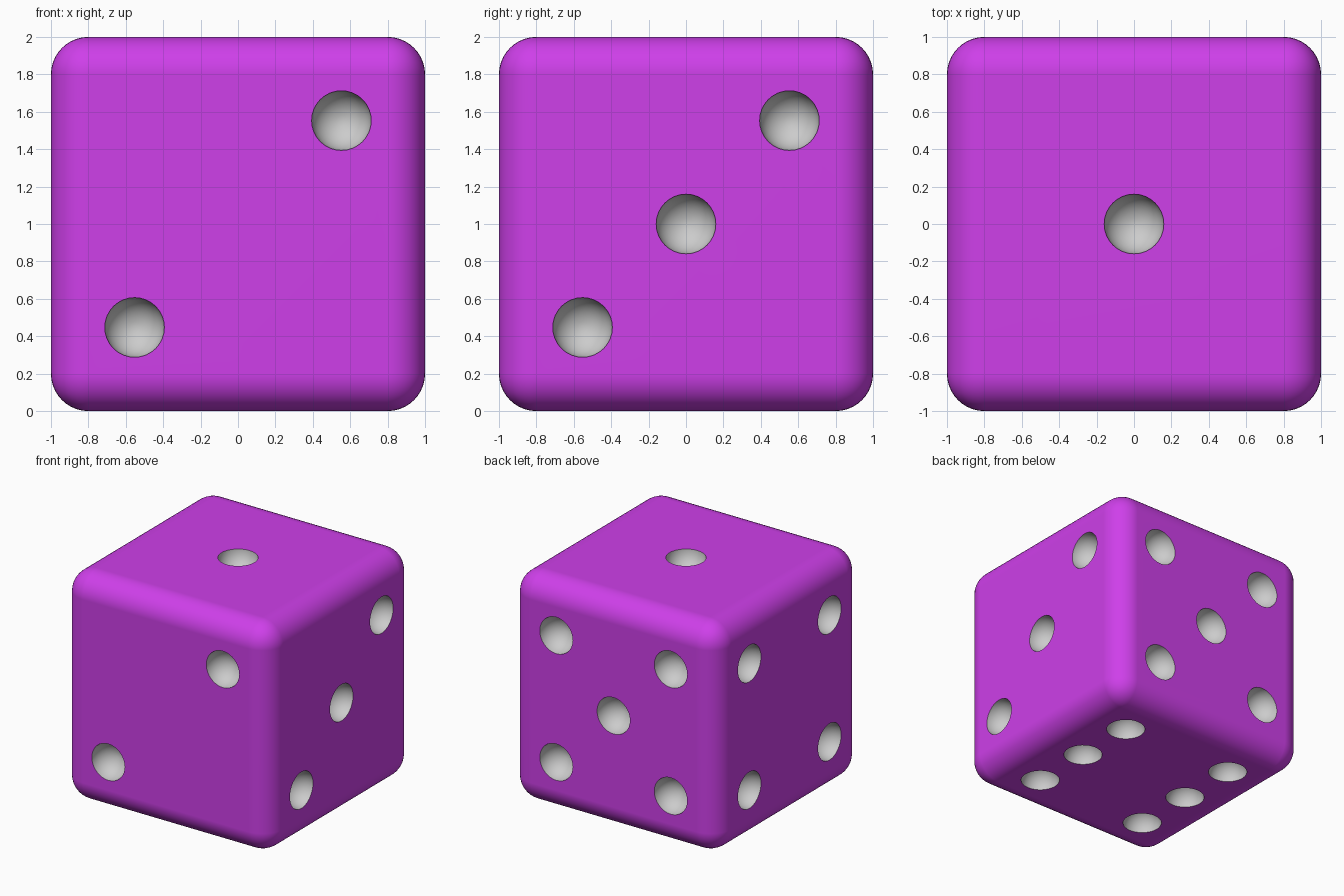
import bpy, bmesh, math
from mathutils import Vector, Matrix

if "Cube" in bpy.data.objects:
    bpy.data.objects.remove(bpy.data.objects["Cube"])

def material(name, rgb):
    m = bpy.data.materials.new(name)
    m.diffuse_color = (*rgb, 1)
    m.use_nodes = True
    m.node_tree.nodes["Principled BSDF"].inputs["Base Color"].default_value = m.diffuse_color
    return m

purple = material("purple", (0.62, 0.05, 0.82))
grey = material("pip_grey", (0.8, 0.8, 0.8))

# Rounded cube body
bpy.ops.mesh.primitive_cube_add(size=2, location=(0, 0, 1))
die = bpy.context.object
die.name = "die_body"
die.data.materials.append(purple)
bevel = die.modifiers.new("rounded_edges", 'BEVEL')
bevel.width, bevel.segments = 0.2, 10

# Pip layouts: outward axis, in-plane axes, pip coordinates
D, R = 0.553, 0.16
X, Y, Z = Vector((1, 0, 0)), Vector((0, 1, 0)), Vector((0, 0, 1))
corners = [(a, b) for a in (-D, D) for b in (-D, D)]
diagonal = [(-D, -D), (D, D)]
faces = [
    (Z, X, Y, [(0, 0)]),
    (-Y, X, Z, diagonal),
    (X, Y, Z, diagonal + [(0, 0)]),
    (-X, Y, Z, corners),
    (Y, X, Z, corners + [(0, 0)]),
    (-Z, X, Y, corners + [(-D, 0), (D, 0)]),
]

# Spheres that carve the pips, poles aligned with each face
bm = bmesh.new()
for n, u, v, pips in faces:
    turn = Z.rotation_difference(n).to_matrix().to_4x4()
    for a, b in pips:
        place = Matrix.Translation(Z + n + u * a + v * b) @ turn
        bmesh.ops.create_uvsphere(bm, u_segments=32, v_segments=17, radius=R, matrix=place)
mesh = bpy.data.meshes.new("pip_cutter")
bm.to_mesh(mesh)
bm.free()
mesh.materials.append(grey)
cutter = bpy.data.objects.new("pip_cutter", mesh)
bpy.context.collection.objects.link(cutter)

# Carve, keeping the cutter's grey inside the pips
cut = die.modifiers.new("pips", 'BOOLEAN')
cut.operation, cut.object, cut.solver = 'DIFFERENCE', cutter, 'EXACT'
cut.material_mode = 'TRANSFER'
bpy.context.view_layer.objects.active = die
for name in ("rounded_edges", "pips"):
    bpy.ops.object.modifier_apply(modifier=name)
bpy.data.objects.remove(cutter)

# Smooth shading with crisp pip rims
bpy.ops.object.shade_smooth_by_angle(angle=math.radians(35))
die.modifiers.new("flat_sides", 'WEIGHTED_NORMAL').keep_sharp = True
